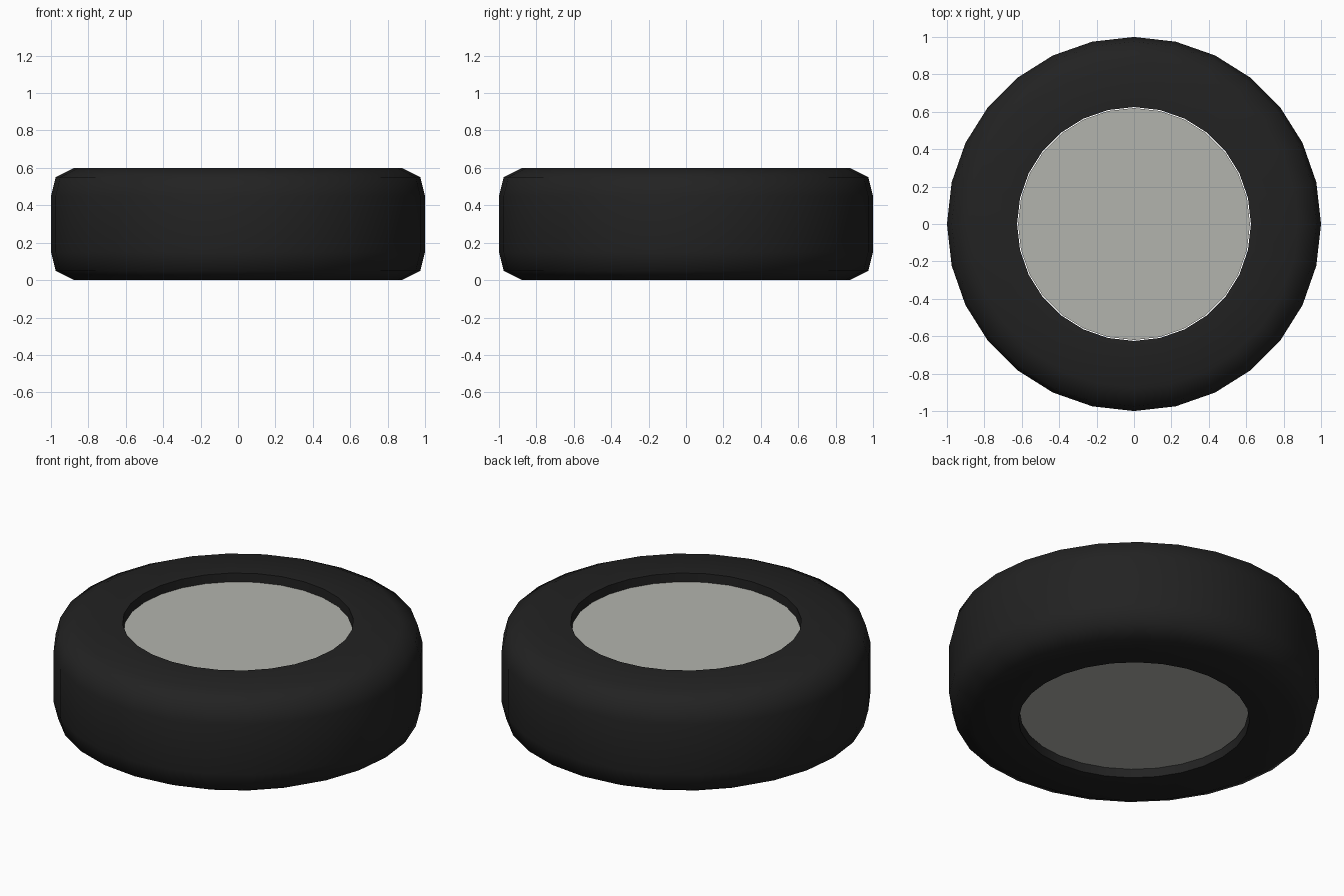
import bpy
import math

SIDES = 28

cube = bpy.data.objects.get("Cube")
if cube:
    bpy.data.objects.remove(cube, do_unlink=True)


def material(name, colour):
    mat = bpy.data.materials.new(name)
    mat.use_nodes = True
    mat.diffuse_color = colour
    bsdf = mat.node_tree.nodes["Principled BSDF"]
    bsdf.inputs["Base Color"].default_value = colour
    bsdf.inputs["Roughness"].default_value = 0.8
    return mat


def smooth(obj, degrees):
    bpy.ops.object.select_all(action="DESELECT")
    obj.select_set(True)
    bpy.context.view_layer.objects.active = obj
    bpy.ops.object.shade_smooth_by_angle(angle=math.radians(degrees))


def lathe(name, profile, mat):
    """Spin a closed (radius, height) loop around the z axis."""
    n = len(profile)
    verts, faces = [], []
    for s in range(SIDES):
        a = math.tau * s / SIDES
        verts += [(r * math.cos(a), r * math.sin(a), z) for r, z in profile]
        t = (s + 1) % SIDES
        for i in range(n):
            j = (i + 1) % n
            faces.append((s * n + i, t * n + i, t * n + j, s * n + j))
    mesh = bpy.data.meshes.new(name)
    mesh.from_pydata(verts, [], faces)
    mesh.materials.append(mat)
    obj = bpy.data.objects.new(name, mesh)
    bpy.context.collection.objects.link(obj)
    return obj


rubber = material("black rubber", (0.016, 0.016, 0.016, 1))
metal = material("pale grey metal", (0.45, 0.455, 0.42, 1))

# Tyre: lower half of the cross-section, mirrored about mid height
HEIGHT = 0.6
lower = [(0.625, 0), (0.875, 0), (0.975, 0.05), (1, 0.15)]
upper = [(r, HEIGHT - z) for r, z in reversed(lower)]
tyre = lathe("tyre", lower + upper, rubber)
smooth(tyre, 60)

# Hub: solid disc set slightly into the tyre on both sides
bpy.ops.mesh.primitive_cylinder_add(
    vertices=SIDES, radius=0.62, depth=0.5, location=(0, 0, HEIGHT / 2))
hub = bpy.context.object
hub.name = "hub"
hub.data.materials.append(metal)
smooth(hub, 60)
